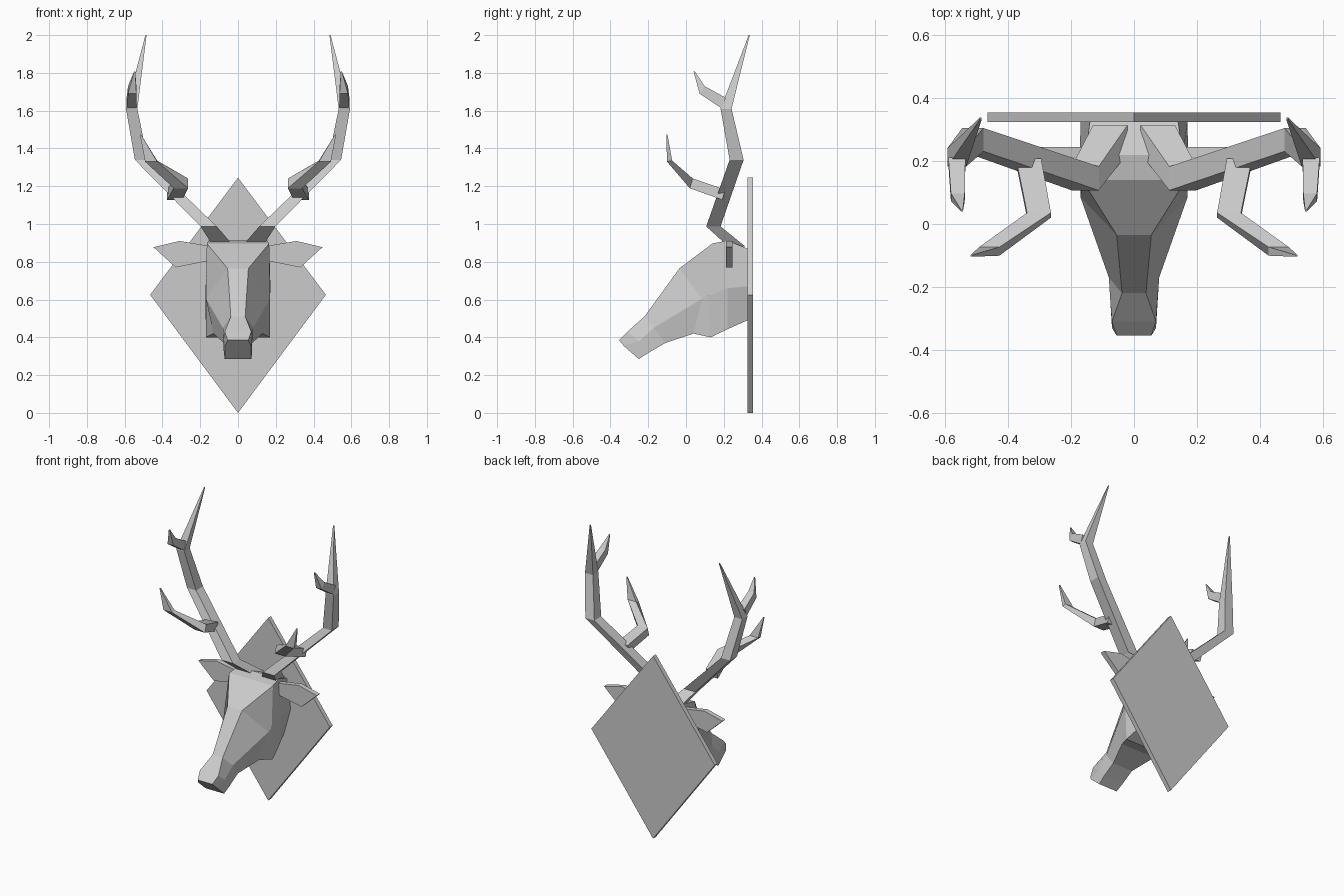
import bpy, bmesh
from mathutils import Vector

if "Cube" in bpy.data.objects:
    bpy.data.objects.remove(bpy.data.objects["Cube"])


def finish(bm, name, mirror=False):
    bmesh.ops.recalc_face_normals(bm, faces=bm.faces[:])
    me = bpy.data.meshes.new(name)
    bm.to_mesh(me)
    bm.free()
    ob = bpy.data.objects.new(name, me)
    bpy.context.collection.objects.link(ob)
    if mirror:
        m = ob.modifiers.new("Mirror", 'MIRROR')
        m.use_mirror_merge = False
    return ob


def loft(name, rings, mirror=False):
    """Skin equal-length point rings and cap both ends."""
    bm = bmesh.new()
    vs = [[bm.verts.new(p) for p in r] for r in rings]
    n = len(vs[0])
    for a, b in zip(vs, vs[1:]):
        for i in range(n):
            j = (i + 1) % n
            bm.faces.new((a[i], a[j], b[j], b[i]))
    bm.faces.new(vs[0])
    bm.faces.new(vs[-1])
    bmesh.ops.remove_doubles(bm, verts=bm.verts[:], dist=0.0001)
    return finish(bm, name, mirror)


def prism(name, outline, y0, y1, mirror=False):
    return loft(name, [[(x, y, z) for x, z in outline] for y in (y0, y1)], mirror)


def horn(name, stations):
    """Four-sided tube; each station: centre, half width in x, half depth, depth direction."""
    rings = []
    for c, rx, rv, v in stations:
        c, u, w = Vector(c), Vector((rx, 0, 0)), Vector(v).normalized() * rv
        rings.append([c + u + w, c - u + w, c - u - w, c + u - w])
    return loft(name, rings, True)


# Diamond wall plaque
prism("wall_plaque", [(0, 0), (0.465, 0.625), (0, 1.245), (-0.465, 0.625)], 0.325, 0.355)

# Head and neck: half sections (top, middle, bottom), nose to neck
half_sections = [
    [(.055, -.355, .385), (.07, -.33, .355), (.07, -.25, .285)],
    [(.07, -.31, .43), (.075, -.25, .38), (.075, -.20, .317)],
    [(.038, -.22, .51), (.08, -.17, .45), (.075, -.11, .37)],
    [(.055, -.035, .765), (.17, .085, .605), (.13, .04, .42)],
    [(.165, .14, .897), (.17, .12, .62), (.17, .13, .40)],
    [(.155, .22, .912), (.172, .22, .66), (.15, .22, .443)],
    [(.14, .325, .87), (.17, .325, .67), (.12, .325, .49)],
]
loft("head", [s + [(-x, y, z) for x, y, z in reversed(s)] for s in half_sections])

# Ears
prism("ears", [(.13, .88), (.31, .91), (.447, .877), (.33, .77), (.13, .81)], .212, .245, True)

# Main antler beams
Y = (0, 1, 0)
horn("antler_beams", [
    ((.075, .27, .88), .055, .045, Y),
    ((.155, .145, .987), .043, .038, Y),
    ((.512, .268, 1.34), .034, .037, Y),
    ((.563, .212, 1.61), .03, .029, Y),
    ((.487, .335, 2.0), .003, .003, Y),
])

# Lower antler tines
horn("lower_tines", [
    ((.335, .20, 1.155), .04, .028, (0, .3, 1)),
    ((.302, .028, 1.215), .038, .027, (0, .3, 1)),
    ((.46, -.087, 1.333), .032, .014, (0, 1, .2)),
    ((.516, -.101, 1.473), .003, .003, Y),
])

# Upper antler tines
horn("upper_tines", [
    ((.563, .20, 1.64), .027, .03, (0, .4, 1)),
    ((.56, .085, 1.71), .022, .024, (0, .5, .8)),
    ((.547, .043, 1.808), .003, .003, Y),
])
